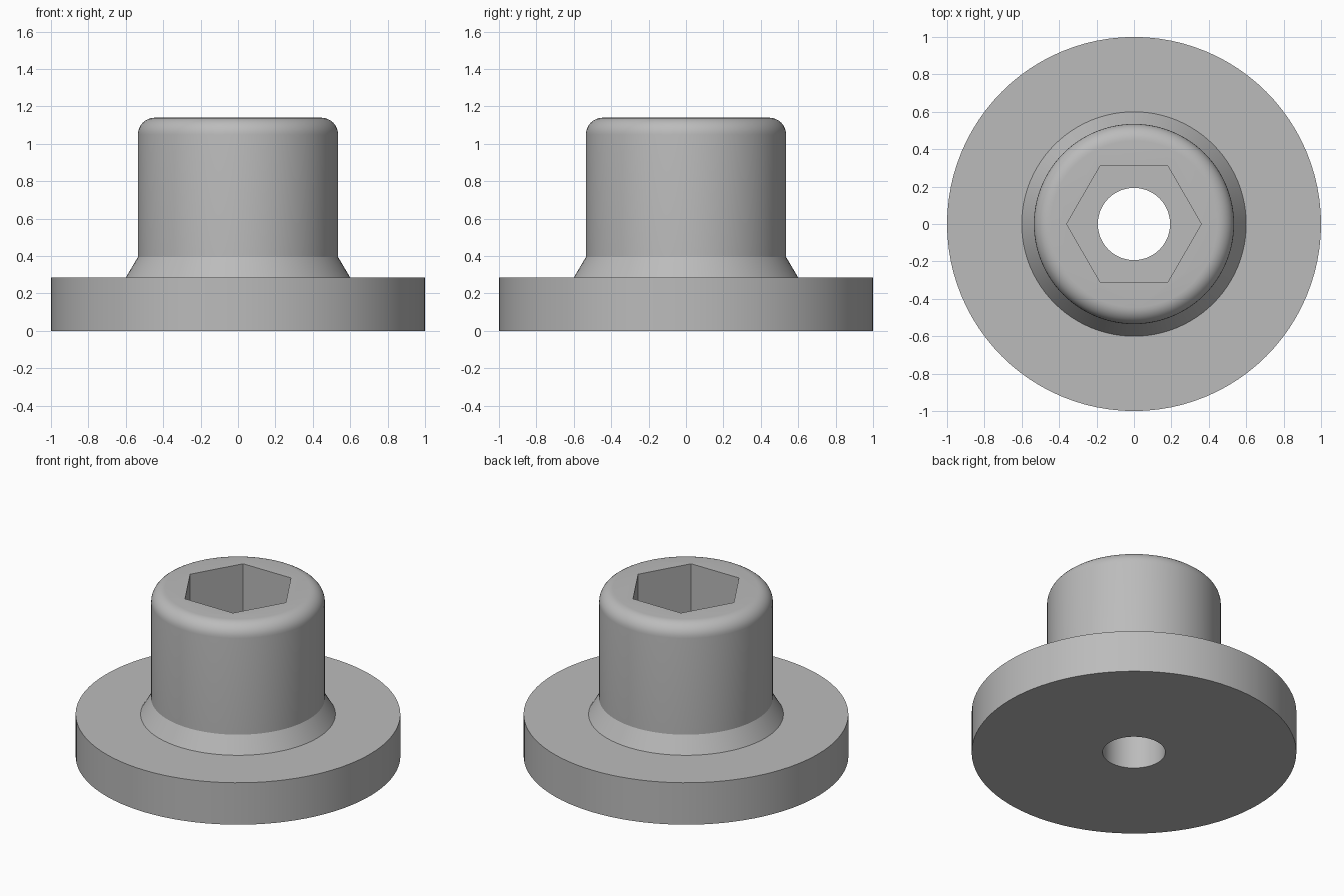
import bpy, bmesh
from math import sin, cos, pi, radians
from mathutils import Vector

cube = bpy.data.objects.get("Cube")
if cube:
    bpy.data.objects.remove(cube)

SIDES = 96
HEIGHT = 1.14
BODY_R = 0.535
FILLET = 0.09
SOCKET_FLOOR = 0.57

steel = bpy.data.materials.new("grey steel")
steel.use_nodes = True
colour = (0.5, 0.5, 0.5, 1)
steel.diffuse_color = colour
steel.node_tree.nodes["Principled BSDF"].inputs["Base Color"].default_value = colour


def lathe(name, profile):
    """Revolve (radius, height) points around z."""
    bm = bmesh.new()
    verts = [bm.verts.new((r, 0, z)) for r, z in profile]
    edges = [bm.edges.new(pair) for pair in zip(verts, verts[1:])]
    bmesh.ops.spin(bm, geom=verts + edges, axis=(0, 0, 1), cent=(0, 0, 0),
                   angle=2 * pi, steps=SIDES, use_duplicate=False)
    bmesh.ops.remove_doubles(bm, verts=bm.verts, dist=1e-4)
    # Flat round caps
    bmesh.ops.holes_fill(bm, edges=[e for e in bm.edges if e.is_boundary], sides=0)
    bmesh.ops.recalc_face_normals(bm, faces=bm.faces)
    mesh = bpy.data.meshes.new(name)
    bm.to_mesh(mesh)
    bm.free()
    mesh.materials.append(steel)
    obj = bpy.data.objects.new(name, mesh)
    bpy.context.collection.objects.link(obj)
    return obj


def cut_prism(target, sides, radius, bottom, top):
    """Subtract an upright prism from the target."""
    bpy.ops.mesh.primitive_cylinder_add(vertices=sides, radius=radius,
                                        depth=top - bottom,
                                        location=(0, 0, (top + bottom) / 2))
    cutter = bpy.context.object
    if sides == 6:
        cutter.rotation_euler.z = radians(30)  # corners on the x axis
    cutter.data.materials.append(steel)
    cutter.hide_render = True
    bpy.context.view_layer.objects.active = target
    mod = target.modifiers.new("cut", 'BOOLEAN')
    mod.operation = 'DIFFERENCE'
    mod.solver = 'EXACT'
    mod.object = cutter
    bpy.ops.object.modifier_apply(modifier=mod.name)
    bpy.data.objects.remove(cutter)


# Flange, conical neck and round body with a filleted rim
fillet = [(BODY_R - FILLET + FILLET * cos(a), HEIGHT - FILLET + FILLET * sin(a))
          for a in (i * pi / 16 for i in range(9))]
bushing = lathe("flanged_bushing",
                [(1, 0), (1, 0.285), (0.6, 0.285), (BODY_R, 0.395)] + fillet)

# Hexagonal socket and through hole
cut_prism(bushing, 6, 0.36, SOCKET_FLOOR, HEIGHT + 0.2)
cut_prism(bushing, SIDES, 0.193, -0.2, HEIGHT + 0.2)

# Smooth round walls, crisp edges
bpy.ops.object.select_all(action='DESELECT')
bushing.select_set(True)
bpy.context.view_layer.objects.active = bushing
bpy.ops.object.shade_smooth_by_angle(angle=radians(30))
